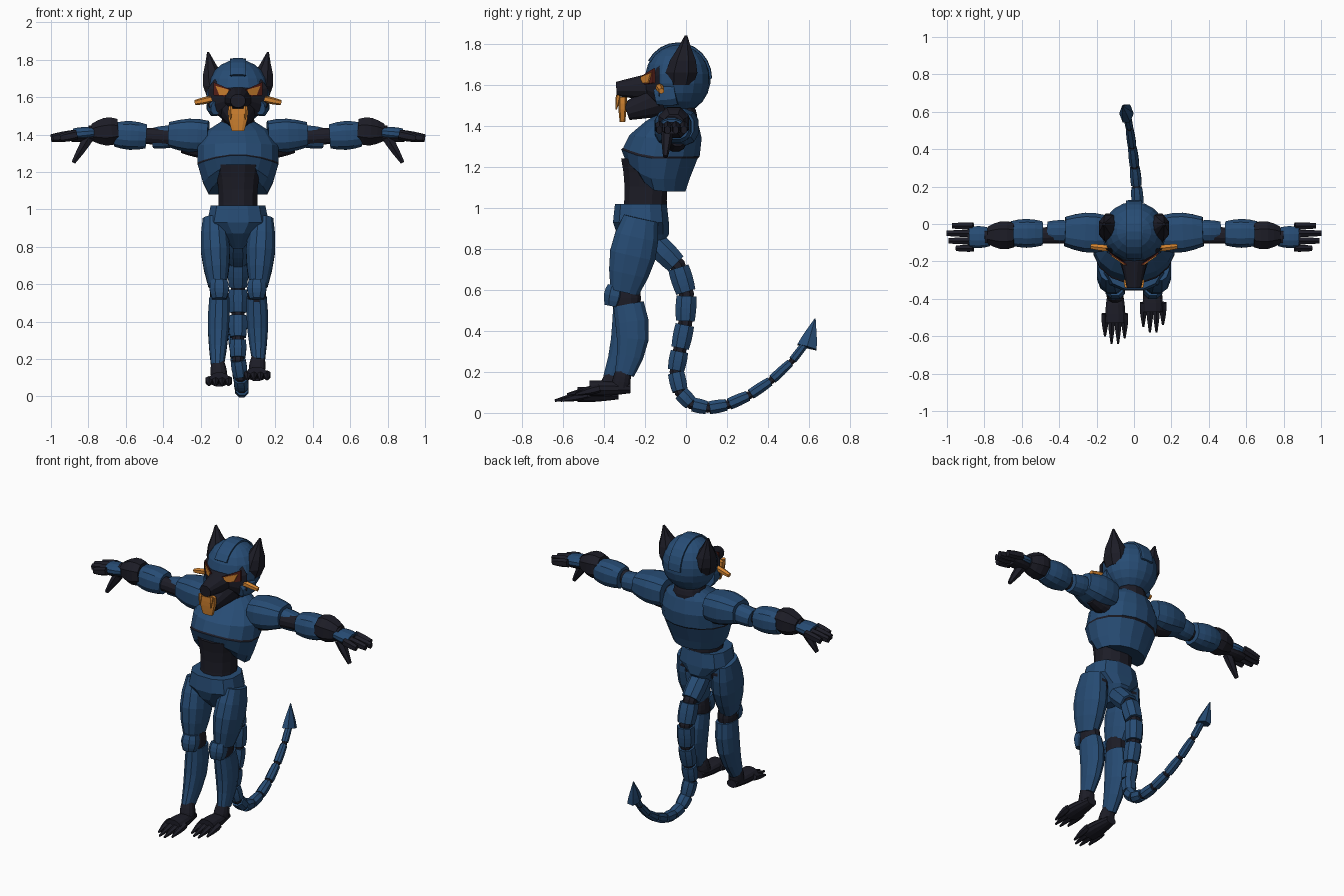
import bpy, bmesh, math
from mathutils import Vector
from mathutils.geometry import interpolate_bezier

cube = bpy.data.objects.get("Cube")
if cube:
    bpy.data.objects.remove(cube, do_unlink=True)


def material(name, *rgb):
    mat = bpy.data.materials.new(name)
    mat.use_nodes = True
    mat.diffuse_color = (*rgb, 1)
    shader = mat.node_tree.nodes["Principled BSDF"]
    shader.inputs["Base Color"].default_value = (*rgb, 1)
    return mat


BLUE = material("armour blue", .02, .072, .175)
DARK = material("joint black", .012, .012, .02)
ORANGE = material("glow orange", .65, .23, .03)
RED = material("dark red", .1, .015, .01)
X, Y, Z = Vector((1, 0, 0)), Vector((0, 1, 0)), Vector((0, 0, 1))


def finish(name, bm, *mats):
    bmesh.ops.recalc_face_normals(bm, faces=bm.faces)
    mesh = bpy.data.meshes.new(name)
    bm.to_mesh(mesh)
    bm.free()
    for mat in mats:
        mesh.materials.append(mat)
    bpy.context.collection.objects.link(bpy.data.objects.new(name, mesh))


def loft(name, centres, sizes, mat, ref=Y, sides=12, power=.9, axis=None, arch=0, stripe=None):
    """Skin oval rings along a path; power under one squares the section, arch lifts the front."""
    bm, loops = bmesh.new(), []
    last = len(centres) - 1
    first_z, height = centres[0].z, centres[last].z - centres[0].z
    for i, (centre, (wide, deep)) in enumerate(zip(centres, sizes)):
        along = axis or (centres[min(i + 1, last)] - centres[max(i - 1, 0)]).normalized()
        u = ref.cross(along).normalized()
        v = along.cross(u)
        lift = arch * (1 - (centre.z - first_z) / height) ** 2 if arch else 0
        loop = []
        for k in range(sides):
            angle = math.tau * (k + .5) / sides
            c, d = (math.copysign(abs(w) ** power, w) for w in (math.cos(angle), math.sin(angle)))
            point = centre + u * c * wide + v * d * deep
            point.z += lift * max(0, -d) ** 2
            loop.append(bm.verts.new(point))
        loops.append(loop)
    for i, (low, high) in enumerate(zip(loops, loops[1:])):
        for k in range(sides):
            n = (k + 1) % sides
            face = bm.faces.new((low[k], low[n], high[n], high[k]))
            face.material_index = int(i == stripe)
    bm.faces.new(loops[0])
    bm.faces.new(loops[-1])
    finish(name, bm, mat, DARK)


def limb(name, start, end, r_start, r_end, mat, squash=1, bulge=.15, bow=0, **style):
    """A tapered tube that swells in the middle and may bow backwards."""
    start, end = Vector(start), Vector(end)
    centres, sizes = [], []
    for step in range(5):
        t = step / 4
        swell = math.sin(math.pi * t)
        radius = (r_start + (r_end - r_start) * t) * (1 + bulge * swell)
        centres.append(start.lerp(end, t) + Y * bow * swell)
        sizes.append((radius, radius * squash))
    loft(name, centres, sizes, mat, **style)


def stack(name, rows, mat, **style):
    """Level rings on the centre line, each row giving height, y, half width and half depth."""
    centres = [Vector((0, y, z)) for z, y, wide, deep in rows]
    loft(name, centres, [row[2:] for row in rows], mat, axis=Z, **style)


def plate(name, outline, y, mat, s):
    """A thin upright panel that sweeps back towards its outer end."""
    bm = bmesh.new()
    face = bm.faces.new([bm.verts.new((s * x, y + x * .7, z)) for x, z in outline])
    made = bmesh.ops.extrude_face_region(bm, geom=[face])["geom"]
    verts = [v for v in made if isinstance(v, bmesh.types.BMVert)]
    bmesh.ops.translate(bm, verts=verts, vec=Y * .009)
    finish(name, bm, mat)


# Torso
stack("chest", [(1.08, -.13, .16, .13), (1.14, -.14, .19, .16), (1.24, -.13, .22, .19),
                (1.25, -.12, .22, .19), (1.34, -.1, .22, .18), (1.42, -.07, .17, .13),
                (1.47, -.04, .09, .08)], BLUE, sides=16, power=1, arch=.14, stripe=2)
limb("abdomen", (0, -.2, .97), (0, -.19, 1.24), .11, .13, DARK, bulge=-.1, axis=Z)
stack("pelvis", [(.79, -.2, .03, .06), (.87, -.21, .09, .13), (.93, -.22, .17, .14),
                 (1.02, -.22, .15, .13)], BLUE, power=.8)
limb("neck", (0, -.04, 1.4), (0, -.04, 1.5), .09, .08, DARK, axis=Z)

# Head
HEAD, SIZE = Vector((0, -.04, 1.63)), Vector((.17, .16, .17))
bm = bmesh.new()
bmesh.ops.create_uvsphere(bm, u_segments=18, v_segments=11, radius=1)
for v in bm.verts:
    v.co = HEAD + v.co * SIZE
finish("helmet", bm, BLUE)
turns = [math.pi * k / 12 for k in range(2, 13)]
loft("crest", [HEAD + Vector((0, -math.cos(a), math.sin(a))) * SIZE for a in turns],
     [(.008, .045)] * len(turns), BLUE, ref=X, sides=8, power=.5)
limb("face", (0, -.13, 1.6), (0, -.21, 1.6), .16, .05, DARK, squash=.7, bulge=0,
     ref=Z, power=.6)
limb("muzzle", (0, -.18, 1.59), (0, -.34, 1.58), .075, .04, DARK, squash=.9, bulge=0, ref=Z)
limb("jaw", (0, -.12, 1.53), (0, -.29, 1.47), .1, .05, DARK, squash=.9, bulge=0, ref=Z)
limb("mouth", (0, -.31, 1.42), (0, -.31, 1.54), .035, .055, ORANGE, squash=.4,
     sides=8, power=.6)

for s, side in ((1, "left"), (-1, "right")):
    def part(name, start, end, *args, **style):
        """A limb on this side of the body."""
        ends = [(s * x, y, z) for x, y, z in (start, end)]
        limb(side + "_" + name, *ends, *args, **style)

    # Face details
    part("ear", (.11, -.03, 1.6), (.16, 0, 1.84), .06, .006, DARK, squash=1.2, bulge=.7,
         sides=8, axis=Z)
    plate(side + "_eye_socket", [(.04, 1.6), (.04, 1.64), (.13, 1.68), (.13, 1.61)],
          -.251, RED, s)
    plate(side + "_eye", [(.05, 1.61), (.05, 1.64), (.12, 1.66), (.1, 1.61)], -.257, ORANGE, s)
    part("cheek", (.13, -.05, 1.56), (.12, -.15, 1.54), .04, .025, BLUE, squash=1.5,
         ref=Z, sides=8)
    part("whisker", (.14, -.13, 1.59), (.23, -.12, 1.57), .018, .014, ORANGE, ref=Z, sides=6)
    part("fang", (.04, -.33, 1.55), (.04, -.34, 1.48), .012, .003, ORANGE, sides=6)

    # Arm: dark core under separate armour pieces
    part("arm_core", (.1, -.05, 1.37), (.8, -.07, 1.41), .06, .04, DARK, bulge=-.1, ref=Z)
    part("armpit", (.15, -.06, 1.33), (.3, -.04, 1.34), .06, .04, DARK, ref=Z)
    part("shoulder_pad", (.16, -.05, 1.39), (.37, -.04, 1.4), .1, .08, BLUE, squash=.85,
         bulge=.2, ref=Z, power=.7)
    part("upper_arm", (.35, -.04, 1.39), (.46, -.04, 1.38), .06, .055, BLUE, bulge=.08, ref=Z)
    part("forearm", (.49, -.05, 1.39), (.66, -.05, 1.4), .066, .066, BLUE, bulge=.2, ref=Z,
         power=.8)
    part("cuff", (.64, -.06, 1.42), (.78, -.06, 1.41), .068, .05, DARK, bulge=.35, ref=Z,
         sides=8)
    part("hand", (.77, -.07, 1.41), (.88, -.07, 1.4), .05, .055, BLUE, squash=.6, ref=Z)
    part("palm", (.77, -.07, 1.39), (.89, -.07, 1.39), .04, .05, DARK, squash=.6, ref=Z)
    for i, reach in enumerate((.97, 1, .99, .95)):
        y = -.01 - .04 * i
        part(f"finger_{i + 1}", (.86, y, 1.4), (reach, y, 1.38), .02, .016, DARK, squash=1.3,
             ref=Z, sides=6)
    part("thumb", (.8, -.09, 1.38), (.88, -.1, 1.25), .03, .012, DARK, sides=6)

    # Leg: the left foot is set slightly back and higher
    shift = Vector((0, .06, .03)) if s > 0 else Vector()

    def leg(name, start, end, *args, **style):
        ends = [Vector(p) + shift * (p[2] < .3) for p in (start, end)]
        part(name, *ends, *args, **style)

    leg("hip_joint", (.11, -.22, .93), (.12, -.24, .8), .06, .06, DARK, squash=1.4)
    leg("thigh", (.13, -.22, .95), (.11, -.3, .59), .06, .05, BLUE, squash=1.45, bulge=.45,
        power=.85)
    leg("knee_joint", (.1, -.29, .62), (.1, -.29, .5), .045, .045, DARK, squash=1.4)
    leg("knee_pad", (.1, -.34, .62), (.1, -.36, .52), .045, .04, BLUE, bulge=.3, sides=8)
    leg("shin", (.1, -.28, .53), (.11, -.36, .16), .055, .035, BLUE, squash=1.4, bulge=.27,
        bow=.03, power=.85)
    leg("ankle", (.11, -.36, .2), (.1, -.38, .1), .03, .045, DARK)
    leg("foot", (.1, -.33, .09), (.1, -.53, .09), .035, .055, DARK, squash=.7, ref=Z)
    for i, reach in enumerate((.61, .64, .64, .6)):
        x = .05 + .035 * i
        leg(f"toe_{i + 1}", (x, -.48, .09), (x, -reach, .06), .02, .006, DARK, bulge=.4,
            ref=Z, sides=6)

# Tail: a curved dark core, tapering armour segments and a spear tip
root, low, tip = Vector((0, -.16, .84)), Vector((0, -.05, .2)), Vector((-.04, .6, .36))
drop = interpolate_bezier(root, Vector((0, .12, .66)), Vector((0, -.04, .35)), low, 6)
sweep = interpolate_bezier(low, Vector((.05, -.04, -.13)), Vector((0, .4, .05)), tip, 9)
path = drop + sweep[1:]
radii = [.058 - .04 * k / (len(path) - 1) for k in range(len(path))]
loft("tail_core", path, [(r * .75, r * .75) for r in radii], DARK, ref=X, sides=8)
for i in range(len(path) - 1):
    a, b = path[i], path[i + 1]
    limb(f"tail_segment_{i + 1}", a.lerp(b, .07), b.lerp(a, .07), radii[i], radii[i + 1],
         BLUE, bulge=.08, ref=X, sides=8)
limb("tail_tip", (-.04, .59, .32), (-.06, .63, .46), .055, .003, BLUE, squash=.7, bulge=.1,
     ref=X, sides=6)
